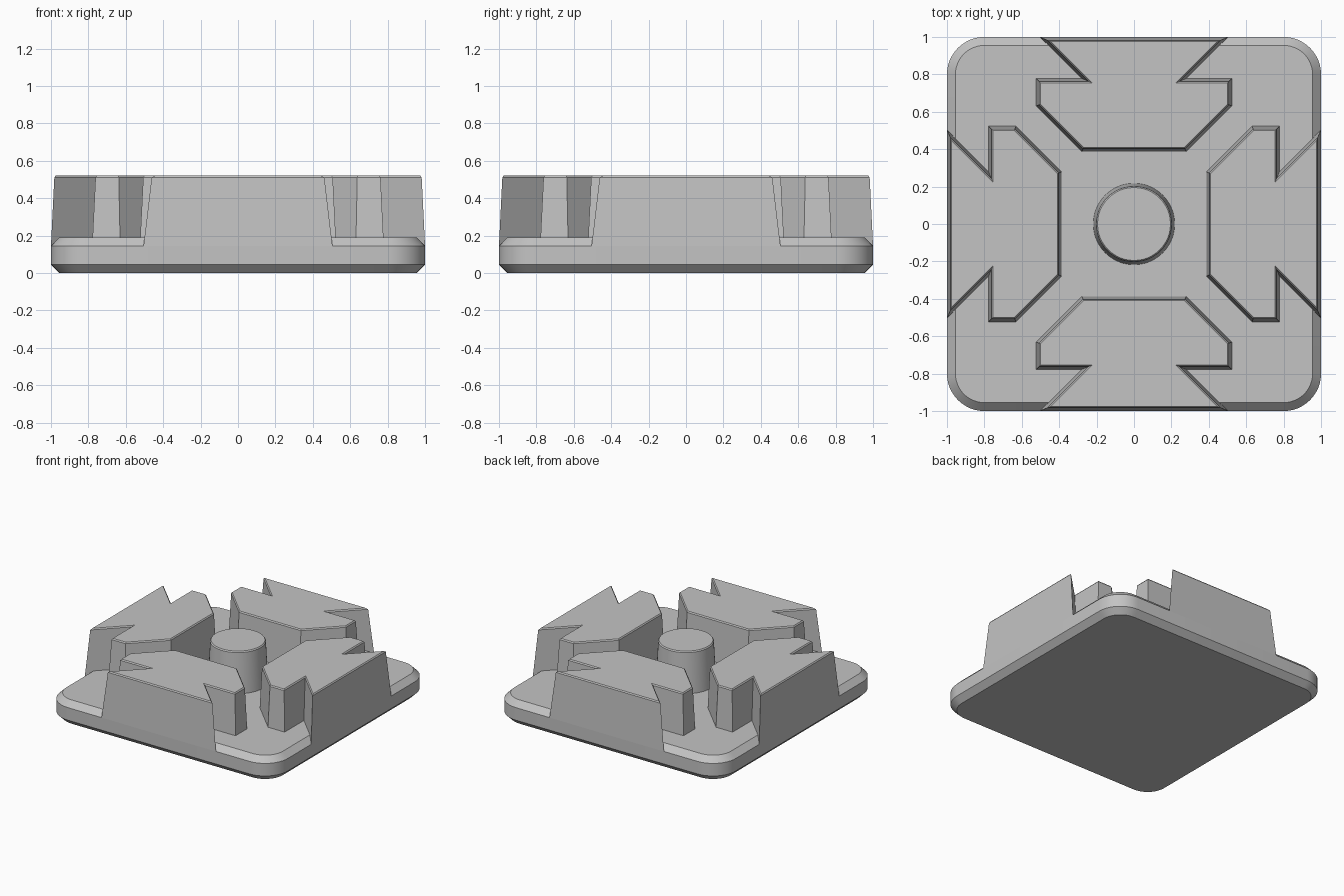
import bpy
import bmesh
import math
from mathutils import Vector, Matrix

cube = bpy.data.objects.get("Cube")
if cube:
    bpy.data.objects.remove(cube, do_unlink=True)

grey = bpy.data.materials.new("plain grey")
grey.use_nodes = True
colour = (0.55, 0.55, 0.55, 1)
grey.diffuse_color = colour
grey.node_tree.nodes["Principled BSDF"].inputs["Base Color"].default_value = colour


def inset(outline, amount):
    """Move every edge of a counter-clockwise outline inward with mitred corners."""
    result = []
    for i, p in enumerate(outline):
        before = (p - outline[i - 1]).normalized()
        after = (outline[(i + 1) % len(outline)] - p).normalized()
        n1 = Vector((-before.y, before.x))
        n2 = Vector((-after.y, after.x))
        result.append(p + (n1 + n2) * amount / (1 + n1.dot(n2)))
    return result


def loft(name, outline, layers, smooth=False):
    """Stack inset copies of an outline; layers are (height, inset) pairs."""
    bm = bmesh.new()
    rings = [[bm.verts.new((p.x, p.y, z)) for p in inset(outline, d)] for z, d in layers]
    n = len(outline)
    for low, high in zip(rings, rings[1:]):
        for i in range(n):
            j = (i + 1) % n
            bm.faces.new((low[i], low[j], high[j], high[i]))
    bm.faces.new(rings[0][::-1])
    bm.faces.new(rings[-1])
    mesh = bpy.data.meshes.new(name)
    bm.to_mesh(mesh)
    bm.free()
    mesh.materials.append(grey)
    obj = bpy.data.objects.new(name, mesh)
    bpy.context.collection.objects.link(obj)
    if smooth:
        bpy.ops.object.select_all(action='DESELECT')
        bpy.context.view_layer.objects.active = obj
        obj.select_set(True)
        bpy.ops.object.shade_smooth_by_angle(angle=math.radians(25))
    return obj


def arc(cx, cy, radius, start, sweep, steps):
    angles = [start + sweep * i / steps for i in range(steps + 1)]
    return [Vector((cx + radius * math.cos(a), cy + radius * math.sin(a))) for a in angles]


# Rounded square plate, chamfered above and below
quarter = math.pi / 2
corner = 0.2
plate = []
for k, (sx, sy) in enumerate([(1, 1), (-1, 1), (-1, -1), (1, -1)]):
    plate += arc(sx * (1 - corner), sy * (1 - corner), corner, k * quarter, quarter, 12)
loft("base_plate", plate, [(0, 0.045), (0.045, 0), (0.145, 0), (0.19, 0.045)], True)

# Four tapered anchor-shaped blocks, one per side
half = [Vector(p) for p in [(0.28, 0.385), (0.525, 0.63), (0.525, 0.78),
                            (0.285, 0.78), (0.505, 1.0)]]
block = half + [Vector((-p.x, p.y)) for p in reversed(half)]
for k, side in enumerate(["back", "right", "front", "left"]):
    name = {"right": "left", "left": "right"}.get(side, side) + "_block"
    turn = Matrix.Rotation(-k * quarter, 2)
    loft(name, [turn @ p for p in block], [(0.145, 0), (0.511, 0.018), (0.52, 0.025)])

# Tapered centre post
ring = arc(0, 0, 0.22, 0, 2 * math.pi, 48)[:-1]
loft("centre_post", ring, [(0.145, 0), (0.511, 0.018), (0.52, 0.025)], True)
